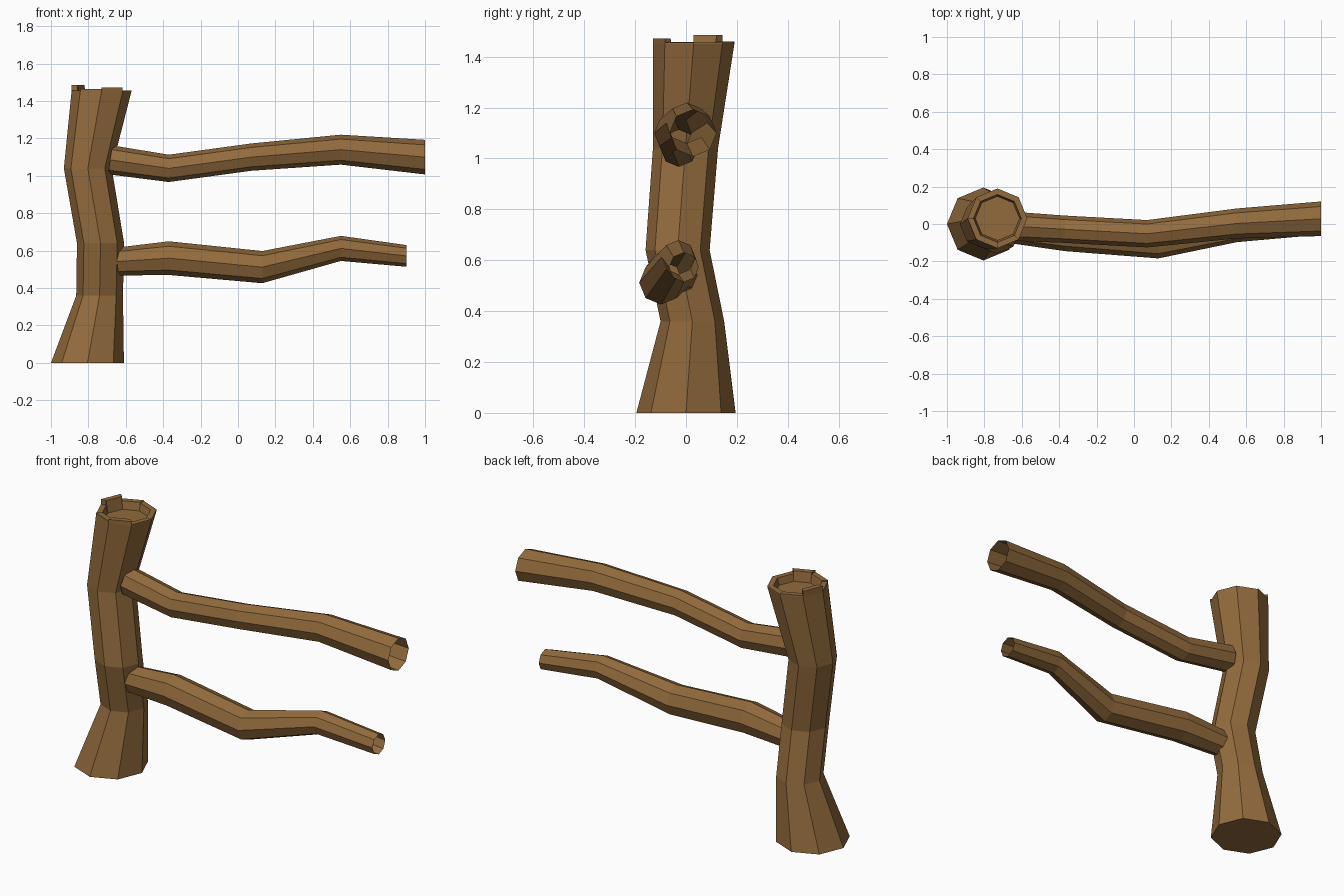
import bpy, bmesh, math
from mathutils import Vector

if "Cube" in bpy.data.objects:
    bpy.data.objects.remove(bpy.data.objects["Cube"])

SIDES = 8
wood = bpy.data.materials.new("brown wood")
wood.diffuse_color = (0.29, 0.147, 0.046, 1)
wood.use_nodes = True
wood.node_tree.nodes["Principled BSDF"].inputs["Base Color"].default_value = wood.diffuse_color


def ring_points(center, r, normal):
    """Octagon around center, facing along normal, with corners on the axes."""
    n = Vector(normal).normalized()
    side = Vector((0, 1, 0)) if abs(n.x) > 0.7 else Vector((1, 0, 0))
    u = (side - n * side.dot(n)).normalized()
    v = n.cross(u)
    return [Vector(center) + r * (u * math.cos(a) + v * math.sin(a))
            for a in (2 * math.pi * i / SIDES for i in range(SIDES))]


def loft(bm, rings):
    """Join successive rings of points with flat quads."""
    rows = [[bm.verts.new(p) for p in ring] for ring in rings]
    for a, b in zip(rows, rows[1:]):
        for i in range(SIDES):
            j = (i + 1) % SIDES
            bm.faces.new((a[i], a[j], b[j], b[i]))
    return rows


def finish(bm, name):
    bmesh.ops.remove_doubles(bm, verts=bm.verts, dist=1e-5)
    mesh = bpy.data.meshes.new(name)
    bm.to_mesh(mesh)
    bm.free()
    mesh.materials.append(wood)
    obj = bpy.data.objects.new(name, mesh)
    bpy.context.collection.objects.link(obj)


# Post: crooked octagonal trunk, (x, y, z, radius) per ring
trunk = [(-0.805, 0, 0, 0.195), (-0.74, 0.025, 0.36, 0.125),
         (-0.735, -0.033, 0.64, 0.126), (-0.803, -0.002, 1.04, 0.128),
         (-0.73, 0.03, 1.45, 0.16)]
up = (0, 0, 1)
bm = bmesh.new()
rows = loft(bm, [ring_points(p[:3], p[3], up) for p in trunk])
bm.faces.new(rows[0][::-1])

# Broken rim: one sector per side, each with its own height, around a hollow
heights = [1.456, 1.456, 1.46, 1.485, 1.457, 1.463, 1.472, 1.455]
cx, cy, top, _ = trunk[-1]
outer = ring_points((cx, cy, top), 0.16, up)
inner = ring_points((cx, cy, top), 0.128, up)
floor = ring_points((cx, cy, 1.415), 0.118, up)


def at(p, z):
    return Vector((p.x, p.y, z))


def face(*pts):
    bm.faces.new([bm.verts.new(p) for p in pts])


for i, h in enumerate(heights):
    j = (i + 1) % SIDES
    hn = heights[j]
    face(outer[i], outer[j], at(outer[j], h), at(outer[i], h))
    face(at(outer[i], h), at(outer[j], h), at(inner[j], h), at(inner[i], h))
    face(at(inner[i], h), at(inner[j], h), floor[j], floor[i])
    if abs(h - hn) > 1e-4:      # step between neighbouring sectors
        step = [at(outer[j], h), at(inner[j], h), at(inner[j], hn), at(outer[j], hn)]
        face(*(step[::-1] if h > hn else step))
face(*floor)
finish(bm, "post")


# Rails: bent open octagonal branches; the first ring faces along the branch
def rail(name, path):
    rings = []
    for k, (x, y, z, r) in enumerate(path):
        normal = Vector((1, 0, 0))
        if k == 0:
            normal = Vector(path[1][:3]) - Vector(path[0][:3])
        rings.append(ring_points((x, y, z), r, normal))
    b = bmesh.new()
    loft(b, rings)
    finish(b, name)


rail("upper_rail", [(-0.68, -0.01, 1.085, 0.078), (-0.37, -0.028, 1.04, 0.073),
                    (0.07, -0.052, 1.10, 0.073), (0.55, 0.003, 1.14, 0.08),
                    (1.0, 0.028, 1.10, 0.0925)])
rail("lower_rail", [(-0.64, -0.03, 0.542, 0.075), (-0.37, -0.055, 0.56, 0.09),
                    (0.13, -0.098, 0.512, 0.086), (0.55, -0.03, 0.612, 0.067),
                    (0.9, -0.008, 0.572, 0.058)])
